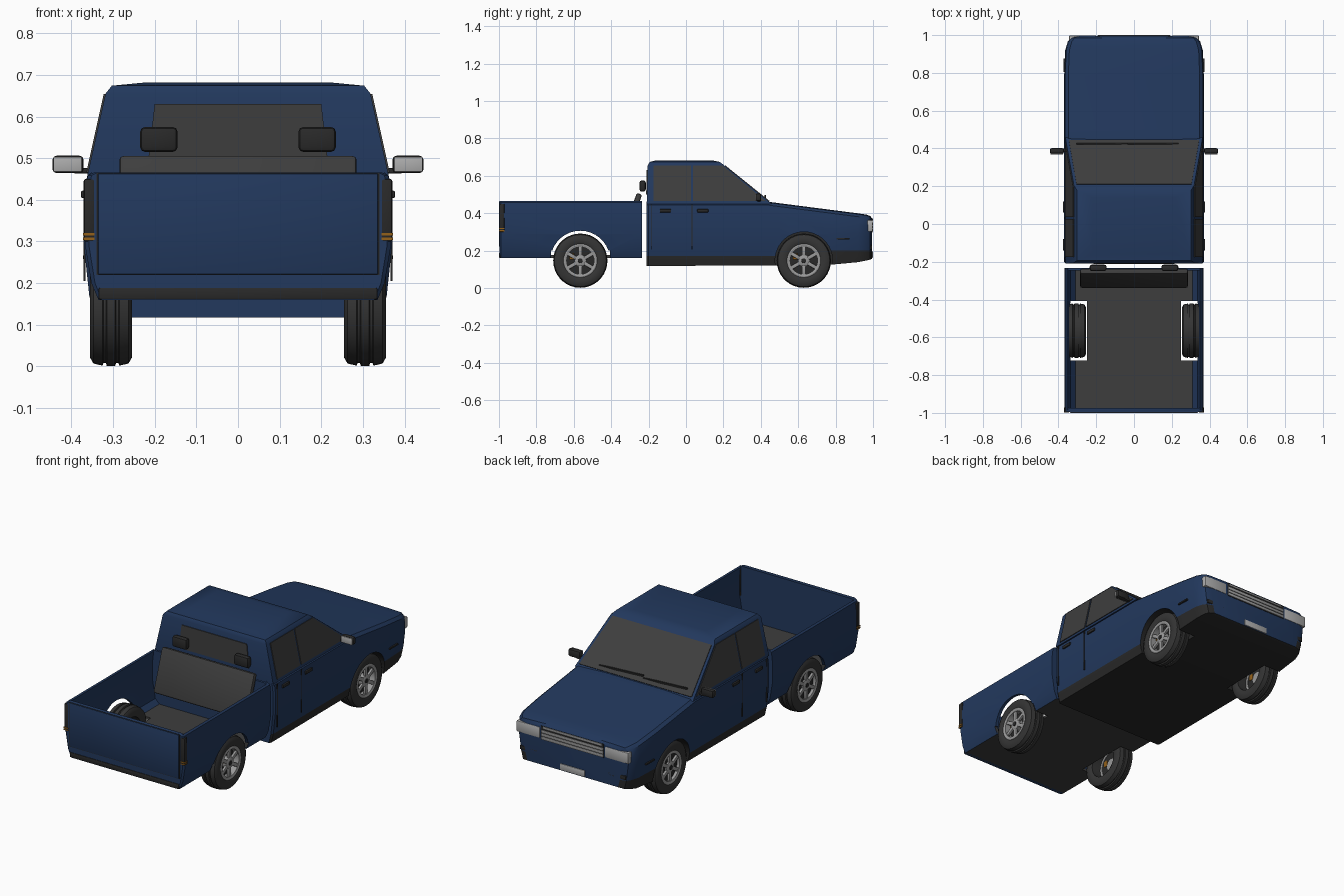
import bpy, bmesh, math
from mathutils import Vector, Matrix

old = bpy.data.objects.get("Cube")
if old:
    bpy.data.objects.remove(old, do_unlink=True)


def material(name, r, g, b):
    m = bpy.data.materials.new(name)
    m.use_nodes = True
    m.diffuse_color = (r, g, b, 1)
    bsdf = next(n for n in m.node_tree.nodes if n.type == 'BSDF_PRINCIPLED')
    bsdf.inputs["Base Color"].default_value = (r, g, b, 1)
    return m


BLUE = material("navy paint", .016, .04, .11)
GLASS = material("dark grey glass", .047, .047, .047)
TRIM = material("black trim", .022, .022, .022)
RUBBER = material("tyre rubber", .035, .035, .035)
ALLOY = material("alloy", .32, .32, .32)
LAMP = material("pale lamp", .42, .42, .42)
AMBER = material("amber", .3, .12, .01)


def finish(name, bm, *mats, rule=None, bevel=0):
    bmesh.ops.recalc_face_normals(bm, faces=bm.faces[:])
    if bevel:
        bmesh.ops.bevel(bm, geom=bm.edges[:], offset=bevel, segments=2,
                        affect='EDGES', profile=.5)
    if rule:
        for f in bm.faces:
            f.material_index = rule(f)
    mesh = bpy.data.meshes.new(name)
    bm.to_mesh(mesh)
    bm.free()
    ob = bpy.data.objects.new(name, mesh)
    bpy.context.collection.objects.link(ob)
    for m in mats:
        mesh.materials.append(m)
    smooth(ob)
    return ob


def activate(ob):
    bpy.ops.object.select_all(action='DESELECT')
    ob.select_set(True)
    bpy.context.view_layer.objects.active = ob


def smooth(ob):
    activate(ob)
    bpy.ops.object.shade_smooth_by_angle(angle=math.radians(32))


def loft(name, rings, *mats, closed=False, rule=None):
    bm = bmesh.new()
    loops = [[bm.verts.new(p) for p in ring] for ring in rings]
    n = len(loops[0])
    pairs = list(zip(loops, loops[1:]))
    if closed:
        pairs.append((loops[-1], loops[0]))
    else:
        bm.faces.new(loops[0])
        bm.faces.new(loops[-1])
    for a, b in pairs:
        for i in range(n):
            j = (i + 1) % n
            bm.faces.new((a[i], a[j], b[j], b[i]))
    return finish(name, bm, *mats, rule=rule)


def box(name, loc, size, mat, bevel=0, rot=0, axis='X'):
    bm = bmesh.new()
    m = Matrix.Translation(loc) @ Matrix.Rotation(rot, 4, axis) @ Matrix.Diagonal((*size, 1))
    bmesh.ops.create_cube(bm, size=1, matrix=m)
    return finish(name, bm, mat, bevel=bevel)


def spin(name, profile, loc, mat, closed=False, steps=36):
    # revolve (x, radius) points about the x axis
    turn = [2 * math.pi * i / steps for i in range(steps)]
    rings = [[(loc[0] + x, loc[1] + r * math.cos(a), loc[2] + r * math.sin(a)) for a in turn]
             for x, r in profile]
    return loft(name, rings, mat, closed=closed)


def plate(name, pts, direction, mat, thick=.004):
    off = Vector(direction).normalized() * thick
    return loft(name, [[Vector(p) - off for p in pts], [Vector(p) + off for p in pts]], mat)


def mirrored(half, y):
    return [(x, y, z) for x, z in half] + [(-x, y, z) for x, z in reversed(half)]


def cut(ob, cutter):
    mod = ob.modifiers.new("cut", 'BOOLEAN')
    mod.object = cutter
    mod.operation = 'DIFFERENCE'
    mod.solver = 'EXACT'
    mod.material_mode = 'TRANSFER'
    activate(ob)
    bpy.ops.object.modifier_apply(modifier=mod.name)
    bpy.data.objects.remove(cutter, do_unlink=True)


SIDES = (("left", 1), ("right", -1))
AXLES = (("rear", -.565), ("front", .63))
HUB_Z = .146

# Cab lower body and bonnet: y, half width, bottom, sill, top
stations = [(-.21, .362, .118, .17, .457), (-.2, .37, .118, .17, .457),
            (.44, .37, .12, .17, .457), (.5, .37, .12, .17, .449),
            (.78, .37, .125, .2, .413), (.92, .364, .138, .2, .395),
            (.965, .351, .147, .2, .388), (.985, .335, .152, .2, .381),
            (.995, .30, .157, .2, .368)]
rings = [mirrored([(h * .93, b), (h * .965, s), (h, .29), (h, t - .055),
                   (h * .985, t - .014), (h * .94, t), (h * .5, t + .004)], y)
         for y, h, b, s, t in stations]


def sill_rule(f):
    c = f.calc_center_median()
    return int(f.normal.y > -.8 and c.z < .186)


body = loft("cab_body", rings, BLUE, TRIM, rule=sill_rule)
for side, s in SIDES:
    cut(body, spin("arch_cutter", [(-.1, .154), (.1, .154)], (s * .34, .63, HUB_Z), TRIM))
smooth(body)

# Greenhouse and roof: z, rear y, front y, half width
levels = [(.45, -.21, .458, .3635), (.457, -.21, .45, .362), (.655, -.205, .205, .318),
          (.674, -.193, .18, .303), (.682, -.16, .14, .22)]
loft("cab_roof", [[(-w, a, z), (w, a, z), (w, b, z), (-w, b, z)] for z, a, b, w in levels], BLUE)

# Windows
for side, s in SIDES:
    def on_side(y, z):
        return (s * (.362 - (z - .457) * .222), y, z)
    panes = {"rear_quarter_window": [(-.175, .465), (.026, .465), (.026, .654), (-.175, .654)],
             "door_window": [(.037, .465), (.425, .465), (.196, .654), (.037, .654)]}
    for name, pts in panes.items():
        plate(side + "_" + name, [on_side(*p) for p in pts], (s, 0, .22), GLASS)
plate("windscreen", [(-.345, .443, .463), (.345, .443, .463), (.304, .208, .652), (-.304, .208, .652)],
      (0, .198, .245), GLASS)
plate("rear_window", [(-.215, -.209, .5), (.215, -.209, .5), (.2, -.206, .63), (-.2, -.206, .63)],
      (0, -1, 0), GLASS)
for i, x in enumerate((-.17, .1)):
    box(f"wiper_{i}", (x, .424, .486), (.27, .008, .008), TRIM, rot=.05, axis='Y')

# Door details, mirrors and lamps on each side
for side, s in SIDES:
    for i, y in enumerate((-.11, .09)):
        box(f"{side}_door_handle_{i}", (s * .37, y, .413), (.014, .06, .018), TRIM, .004)
    for i, y in enumerate((-.183, .031)):
        box(f"{side}_door_seam_{i}", (s * .3685, y, .325), (.005, .005, .24), TRIM)
    box(side + "_side_marker", (s * .367, .84, .262), (.01, .07, .008), TRIM)
    box(side + "_mirror_stalk", (s * .37, .39, .47), (.05, .02, .014), TRIM, .004)
    box(side + "_mirror_housing", (s * .408, .387, .485), (.075, .03, .042), TRIM, .01)
    box(side + "_mirror_glass", (s * .409, .371, .485), (.068, .006, .036), LAMP, .002)
    box(side + "_headlamp", (s * .272, .98, .332), (.145, .036, .062), LAMP, .006)
    box(side + "_bumper_indicator", (s * .27, .987, .218), (.11, .016, .022), TRIM, .003)
    box(side + "_tail_lamp", (s * .357, -.984, .375), (.026, .026, .15), TRIM, .004)
    for i, z in enumerate((.306, .317)):
        box(f"{side}_tail_lamp_band_{i}", (s * .358, -.985, z), (.027, .027, .006), AMBER)

# Nose
box("grille_back", (0, .99, .335), (.385, .014, .075), TRIM)
box("grille_top_bar", (0, .994, .366), (.36, .012, .012), ALLOY, .003)
for i in range(3):
    box(f"grille_bar_{i}", (0, .994, .308 + i * .018), (.38, .012, .015), ALLOY, .002)
box("front_plate", (0, .993, .178), (.15, .012, .034), LAMP, .002)

# Load bed: thin U-shaped tub with wheel openings
outer = [(.335, .16), (.352, .2), (.367, .29), (.368, .4), (.361, .458), (.352, .466)]
inner = [(.345, .46), (.352, .4), (.352, .3), (.335, .2), (.31, .175)]
bed = loft("load_bed", [mirrored(outer + inner, y) for y in (-.985, -.235)], BLUE, GLASS,
           rule=lambda f: int(abs(f.normal.z) > .9 and f.calc_center_median().z < .18))
for side, s in SIDES:
    cut(bed, spin("arch_cutter", [(-.06, .16), (.06, .16)], (s * .37, -.565, HUB_Z), BLUE))
    cut(bed, box("floor_cutter", (s * .303, -.565, .14), (.106, .316, .12), GLASS))
smooth(bed)
wall = outer[:-1] + [(.345, .466)]
loft("bed_front_wall", [mirrored(wall, y) for y in (-.247, -.234)], BLUE)
tail = [(x * .975, z) for x, z in wall]
loft("bed_rear_wall", [mirrored(wall, -.975), mirrored(wall, -.988), mirrored(tail, -.996)], BLUE)
box("tailgate_seam", (0, -.9955, .342), (.68, .004, .246), TRIM)
box("tailgate", (0, -.996, .342), (.672, .008, .242), BLUE, .002)
box("rear_bumper", (0, -.993, .175), (.67, .012, .028), TRIM, .004)

# Padded seat back and headrests behind the cab
box("seat_back", (0, -.288, .39), (.57, .03, .24), GLASS, .01, rot=-.33)
for side, s in SIDES:
    box(side + "_headrest", (s * .19, -.232, .545), (.09, .034, .06), TRIM, .012)

# Wheels
half_tread = [(.045, .088), (.05, .1), (.05, .125), (.042, .139), (.02, .144),
              (.018, .138), (.012, .138), (.01, .145)]
tyre = half_tread + [(-x, r) for x, r in reversed(half_tread)]
for axle, y in AXLES:
    for side, s in SIDES:
        name = f"{axle}_{side}_"
        hub = (s * .305, y, HUB_Z)
        spin(name + "tyre", tyre, hub, RUBBER, closed=True)
        spin(name + "rim", [(s * x, r) for x, r in
                            ((.047, .09), (.049, .084), (.046, .073), (.01, .073), (.01, .09))],
             hub, ALLOY, closed=True)
        spin(name + "brake_disc", [(-.03, .088), (s * .012, .088)], hub, TRIM)
        spin(name + "hub", [(s * .01, .032), (s * .04, .032), (s * .044, .024)], hub, ALLOY)
        spin(name + "hub_cap", [(s * .04, .014), (s * .047, .012)], hub, TRIM, steps=16)
        box(name + "caliper", (s * .322, y - .045, HUB_Z + .022), (.016, .026, .034), AMBER, .003)
        for k in range(6):
            a = k * math.pi / 3 + math.pi / 6
            spot = (s * .341, y + .052 * math.cos(a), HUB_Z + .052 * math.sin(a))
            box(f"{name}spoke_{k}", spot, (.014, .052, .02), ALLOY, .003, rot=a)
